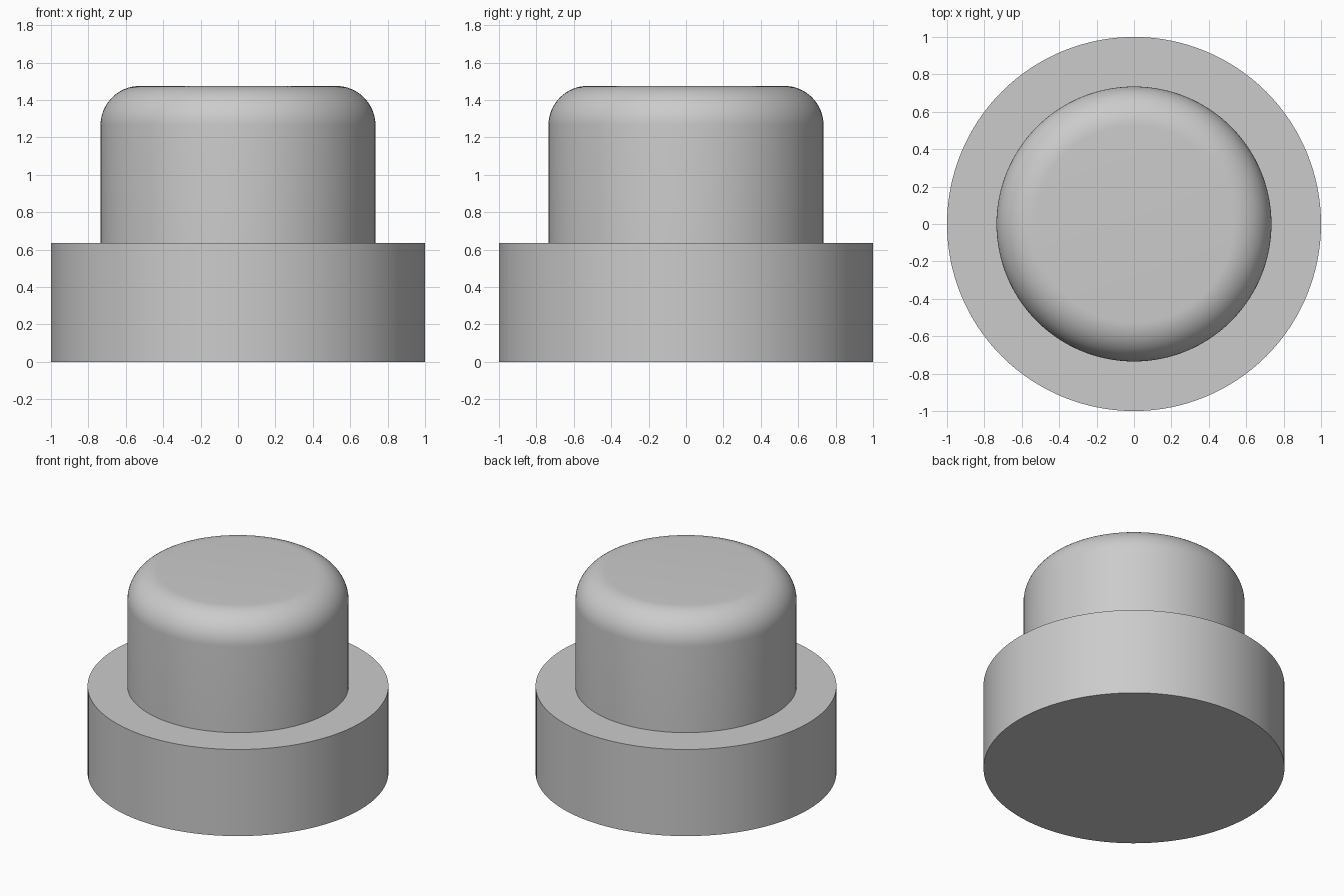
import bpy
import bmesh
import math

cube = bpy.data.objects.get("Cube")
if cube:
    bpy.data.objects.remove(cube, do_unlink=True)

SIDES = 128
BASE_TOP = 0.635
CAP_TOP = 1.475

# One plain grey for the whole model
grey = bpy.data.materials.new("plain grey")
grey.use_nodes = True
colour = (0.6, 0.6, 0.6, 1)
grey.diffuse_color = colour
grey.node_tree.nodes["Principled BSDF"].inputs["Base Color"].default_value = colour


def disc(name, radius, bottom, top, rounding=0):
    """Upright cylinder, optionally with a rounded top rim."""
    bm = bmesh.new()
    bmesh.ops.create_cone(bm, cap_ends=True, segments=SIDES, radius1=radius,
                          radius2=radius, depth=top - bottom)
    bmesh.ops.translate(bm, verts=bm.verts, vec=(0, 0, (top + bottom) / 2))
    if rounding:
        rim = [e for e in bm.edges
               if all(abs(v.co.z - top) < 0.001 for v in e.verts)]
        bmesh.ops.bevel(bm, geom=rim, offset=rounding, segments=16,
                        profile=0.5, affect='EDGES')
    mesh = bpy.data.meshes.new(name)
    bm.to_mesh(mesh)
    bm.free()
    mesh.materials.append(grey)
    obj = bpy.data.objects.new(name, mesh)
    bpy.context.collection.objects.link(obj)

    bpy.ops.object.select_all(action='DESELECT')
    obj.select_set(True)
    bpy.context.view_layer.objects.active = obj
    bpy.ops.object.shade_smooth_by_angle(angle=math.radians(30))
    return obj


# Wide base and narrower round-topped cap
disc("base", 1, 0, BASE_TOP)
disc("cap", 0.735, BASE_TOP, CAP_TOP, rounding=0.21)
